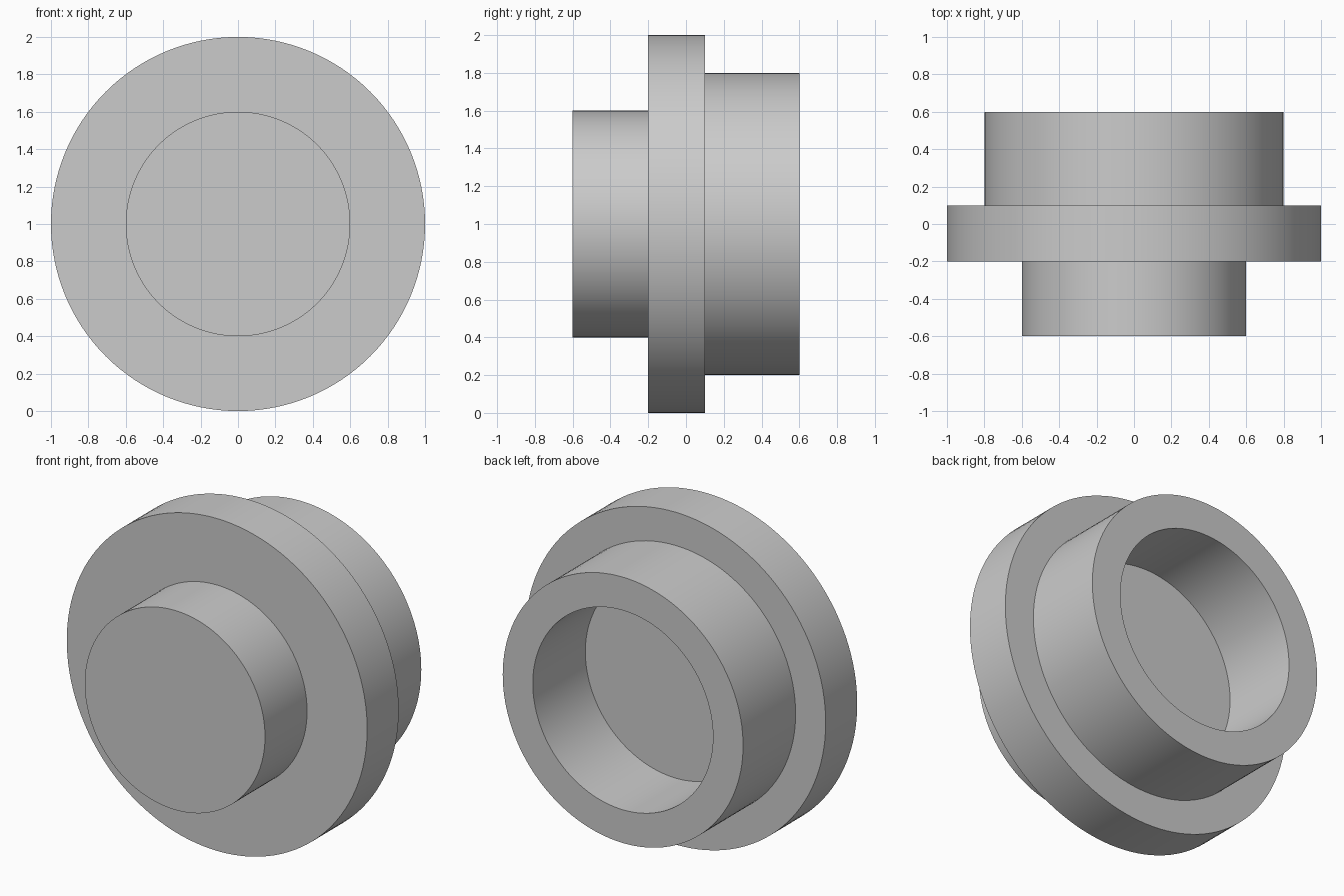
import bpy
import bmesh
import math
from mathutils import Vector

SEGMENTS = 128
CENTRE = Vector((0, 0, 1))

cube = bpy.data.objects.get("Cube")
if cube:
    bpy.data.objects.remove(cube, do_unlink=True)


def make_material(name, colour):
    mat = bpy.data.materials.new(name)
    mat.use_nodes = True
    mat.diffuse_color = colour
    mat.node_tree.nodes["Principled BSDF"].inputs["Base Color"].default_value = colour
    return mat


def lathe(name, profile, mat):
    """Turn (radius, y) points about the y axis and cap both open ends."""
    bm = bmesh.new()
    verts = [bm.verts.new(CENTRE + Vector((r, y, 0))) for r, y in profile]
    edges = [bm.edges.new(pair) for pair in zip(verts, verts[1:])]
    bmesh.ops.spin(bm, geom=verts + edges, cent=CENTRE, axis=(0, 1, 0),
                   angle=math.tau, steps=SEGMENTS, use_merge=True)
    bmesh.ops.remove_doubles(bm, verts=bm.verts, dist=1e-5)
    bmesh.ops.holes_fill(bm, edges=[e for e in bm.edges if e.is_boundary])
    bmesh.ops.recalc_face_normals(bm, faces=bm.faces)
    mesh = bpy.data.meshes.new(name)
    bm.to_mesh(mesh)
    bm.free()
    mesh.materials.append(mat)
    obj = bpy.data.objects.new(name, mesh)
    bpy.context.collection.objects.link(obj)
    bpy.ops.object.select_all(action="DESELECT")
    obj.select_set(True)
    bpy.context.view_layer.objects.active = obj
    bpy.ops.object.shade_smooth_by_angle(angle=math.radians(30))
    return obj


grey = make_material("plain grey", (0.6, 0.6, 0.6, 1))

# One turned solid: front boss, wide flange, rear collar and its blind bore
lathe("stepped_flange", [
    (0.6, -0.6), (0.6, -0.2),
    (1.0, -0.2), (1.0, 0.1),
    (0.8, 0.1), (0.8, 0.6),
    (0.6, 0.6), (0.6, 0.1),
], grey)
